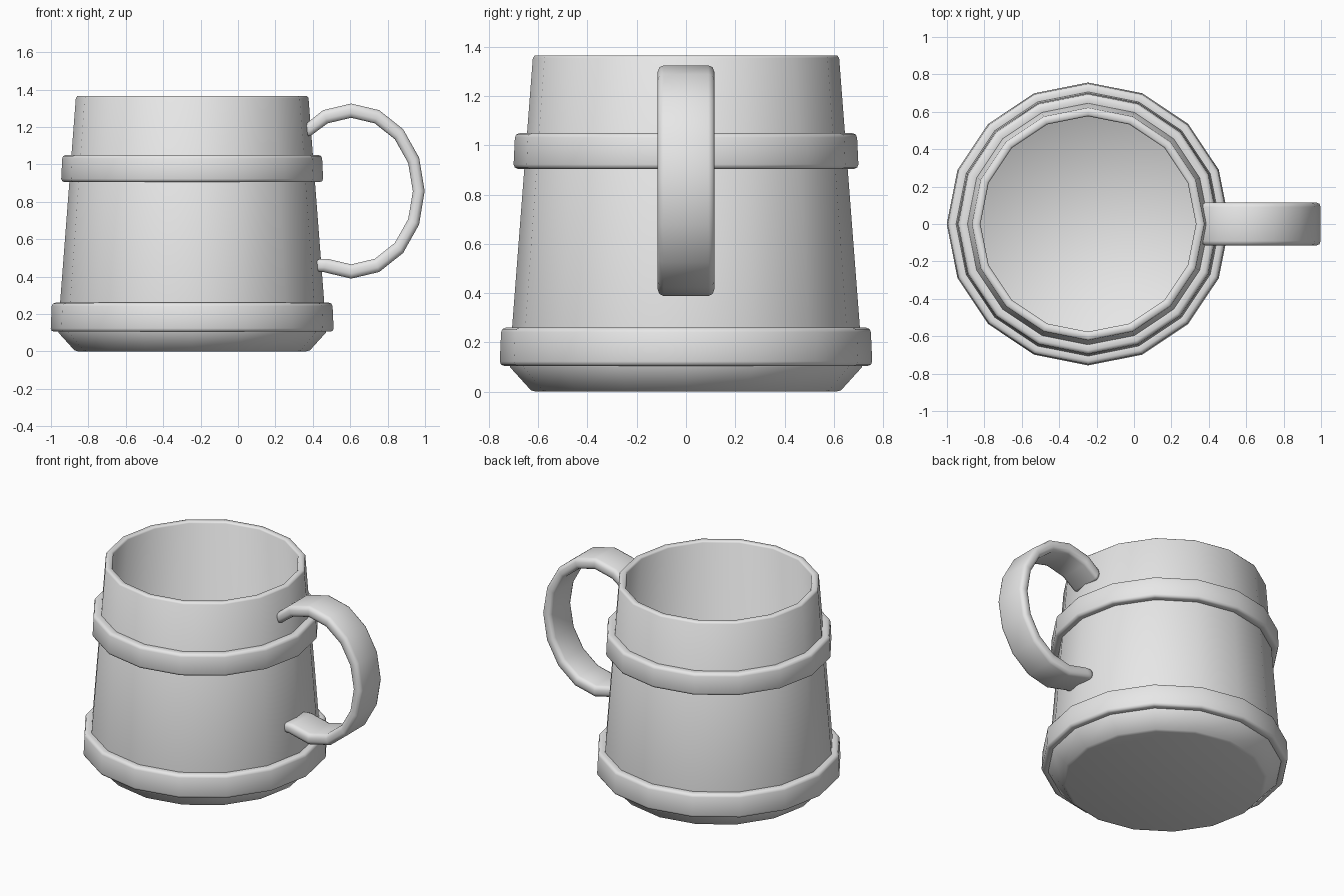
import bpy
import bmesh
from math import sin, cos, pi, radians
from mathutils import Vector

SIDES = 16
CENTRE_X = -0.245

old = bpy.data.objects.get("Cube")
if old:
    bpy.data.objects.remove(old, do_unlink=True)

grey = bpy.data.materials.new("plain_grey")
grey.use_nodes = True
grey.diffuse_color = (0.8, 0.8, 0.8, 1)
grey.node_tree.nodes["Principled BSDF"].inputs["Base Color"].default_value = (0.8, 0.8, 0.8, 1)


def skin(name, loops, closed, bevel=0.0):
    """Join equal loops of points with quads; close the chain or cap its ends."""
    bm = bmesh.new()
    rows = [[bm.verts.new(p) for p in loop] for loop in loops]
    count = len(rows[0])
    pairs = list(zip(rows, rows[1:]))
    if closed:
        pairs.append((rows[-1], rows[0]))
    else:
        bm.faces.new(rows[0])
        bm.faces.new(rows[-1])
    for a, b in pairs:
        for i in range(count):
            j = (i + 1) % count
            bm.faces.new((a[i], a[j], b[j], b[i]))
    bmesh.ops.recalc_face_normals(bm, faces=bm.faces[:])
    mesh = bpy.data.meshes.new(name)
    bm.to_mesh(mesh)
    bm.free()
    mesh.shade_smooth()
    mesh.materials.append(grey)
    obj = bpy.data.objects.new(name, mesh)
    bpy.context.collection.objects.link(obj)
    if bevel:
        mod = obj.modifiers.new("soft_edges", "BEVEL")
        mod.width = bevel
        mod.segments = 2
        mod.limit_method = "ANGLE"
        mod.angle_limit = radians(50)
    return obj


def lathe(name, profile, closed, bevel=0.0):
    """Turn a radius/height profile around the mug's axis."""
    turns = [2 * pi * i / SIDES for i in range(SIDES)]
    loops = [[(CENTRE_X + r * cos(t), r * sin(t), z) for t in turns] for r, z in profile]
    return skin(name, loops, closed, bevel)


# Hollow body: chamfered foot, tapered wall, rim, inner wall and floor
lathe("mug_body", [
    (0.61, 0), (0.63, 0.006), (0.715, 0.1), (0.717, 0.12),
    (0.622, 1.355), (0.614, 1.365), (0.584, 1.365), (0.576, 1.355),
    (0.67, 0.13), (0.6, 0.05)], closed=False)

# Raised bands around the wall
for name, low, high, r_low, r_high in (
        ("lower_band", 0.105, 0.26, 0.757, 0.75),
        ("upper_band", 0.905, 1.05, 0.701, 0.694)):
    lathe(name, [(r_low - 0.065, low), (r_low, low), (r_high, high), (r_high - 0.065, high)],
          closed=True, bevel=0.018)

# Handle: flat strap along an oval arc, with its ends sunk in the wall
centre = Vector((0.605, 0, 0.857))
path = []
for step in range(-1, 10):
    a = step * pi / 8
    outer = centre + Vector((0.393 * sin(a), 0, 0.468 * cos(a)))
    inner = centre + Vector((0.33 * sin(a), 0, 0.392 * cos(a)))
    path.append((outer, inner))
path.insert(0, (Vector((0.355, 0, 1.21)), Vector((0.372, 0, 1.14))))
path.append((Vector((0.415, 0, 0.425)), Vector((0.415, 0, 0.495))))

half = Vector((0, 0.115, 0))
skin("handle", [[o - half, o + half, i + half, i - half] for o, i in path],
     closed=False, bevel=0.024)
